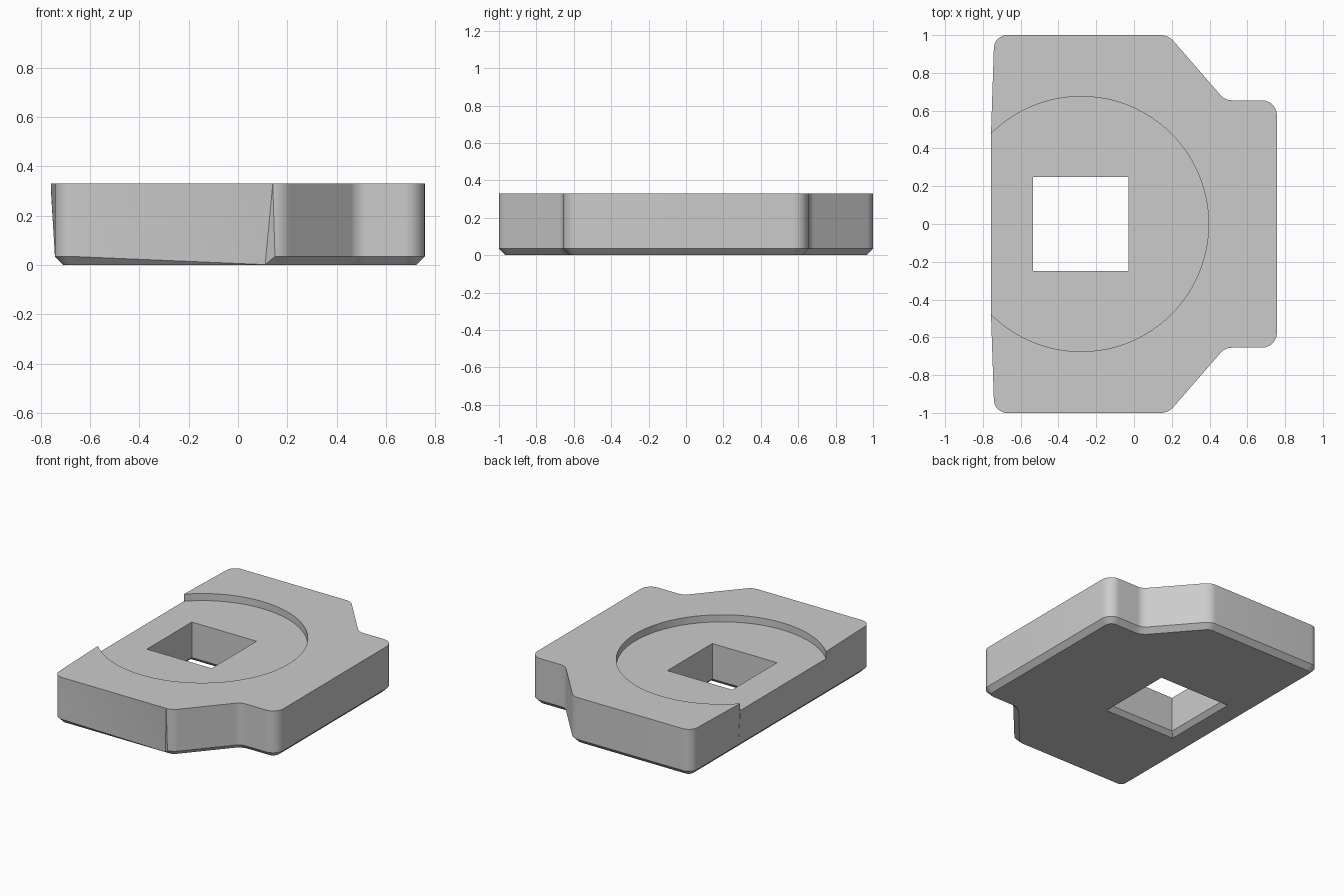
import bpy, bmesh, math
from mathutils import Vector

cube = bpy.data.objects.get("Cube")
if cube:
    bpy.data.objects.remove(cube, do_unlink=True)

HEIGHT, CHAMFER = 0.33, 0.035
LEFT, BULGE = -0.742, -0.757
CENTRE_X, RADIUS, DEPTH = -0.28, 0.675, 0.05
FLOOR = HEIGHT - DEPTH
ARC_STEPS = 96

grey = bpy.data.materials.new("light grey")
grey.use_nodes = True
colour = (0.6, 0.6, 0.6, 1)
grey.diffuse_color = colour
grey.node_tree.nodes["Principled BSDF"].inputs["Base Color"].default_value = colour


def fillet(before, corner, after, radius, steps=8):
    """Arc points that round one corner of an outline."""
    a, b = (before - corner).normalized(), (after - corner).normalized()
    half = a.angle(b) / 2
    centre = corner + (a + b).normalized() * radius / math.sin(half)
    reach = radius / math.tan(half)
    start, end = corner + a * reach - centre, corner + b * reach - centre
    return [centre + start.lerp(end, i / steps).normalized() * radius
            for i in range(steps + 1)]


def inset(points, distance):
    """Mitred inward offset of a counter-clockwise outline."""
    result = []
    for i, p in enumerate(points):
        d1 = (p - points[i - 1]).normalized()
        d2 = (points[(i + 1) % len(points)] - p).normalized()
        n1, n2 = Vector((-d1.y, d1.x, 0)), Vector((-d2.y, d2.x, 0))
        result.append(p + (n1 + n2) * distance / (1 + n1.dot(n2)))
    return result


def at_height(points, z):
    return [Vector((p.x, p.y, z)) for p in points]


def square(z, grow):
    w, d = 0.2525 + grow, 0.25 + grow
    return [Vector((-0.2825 + sx * w, sy * d, z))
            for sx, sy in ((-1, -1), (1, -1), (1, 1), (-1, 1))]


# Outline: front corners and their mirror, counter-clockwise
front = [(LEFT, -1, 0.07), (0.182, -1, 0.09), (0.482, -0.655, 0.08), (0.757, -0.655, 0.08)]
corners = front + [(x, -y, r) for x, y, r in reversed(front)]
pts = [Vector((x, y, 0)) for x, y, r in corners]
outline = []
for i, corner in enumerate(corners):
    outline += fillet(pts[i - 1], pts[i], pts[(i + 1) % len(pts)], corner[2])

# Points where the recess opens through the left side
sweep = math.acos((BULGE - CENTRE_X) / RADIUS)
opening = RADIUS * math.sin(sweep)
outline += [Vector((LEFT, opening, 0)), Vector((LEFT, -opening, 0))]

# Chamfered foot, shoulder, and rim with a bulged left edge
foot = inset(outline, CHAMFER)
shoulder = at_height(outline, CHAMFER)
rim = at_height(outline, HEIGHT)
for p in rim[-2:]:
    p.x = BULGE

# Front face sinks into the chamfer beside the sloped corner
k = 9
foot[k].x -= 0.03
shoulder[k] = foot[k] + Vector((0, -0.002, 0.002))

# Recess arc from the rear opening round to the front one
angles = [sweep * (1 - 2 * i / ARC_STEPS) for i in range(ARC_STEPS + 1)]
arc = [Vector((CENTRE_X + RADIUS * math.cos(a), RADIUS * math.sin(a), 0)) for a in angles]

bm = bmesh.new()


def add_verts(points):
    return [bm.verts.new(p) for p in points]


def bridge(low, high, closed=True):
    """Quads between two rows of vertices."""
    rows = list(zip(low, high))
    pairs = list(zip(rows, rows[1:]))
    if closed:
        pairs.append((rows[-1], rows[0]))
    return [bm.faces.new((a, b, d, c)) for (a, c), (b, d) in pairs]


def fill_around(outer, inner):
    """Flat fill between an outer loop and a hole."""
    edges = [bm.edges.get((loop[i - 1], v)) or bm.edges.new((loop[i - 1], v))
             for loop in (outer, inner) for i, v in enumerate(loop)]
    bmesh.ops.triangle_fill(bm, use_beauty=True, edges=edges, normal=(0, 0, 1))


foot_v, shoulder_v, rim_v = add_verts(foot), add_verts(shoulder), add_verts(rim)
arc_top = [rim_v[-2]] + add_verts(at_height(arc[1:-1], HEIGHT)) + [rim_v[-1]]
arc_low = add_verts(at_height(arc, FLOOR))

# Chamfer and outer walls, leaving the left gap for the recess
sides = bridge(foot_v, shoulder_v)
order = [len(rim) - 1] + list(range(len(rim) - 1))
sides += bridge([shoulder_v[i] for i in order], [rim_v[i] for i in order], closed=False)

# Lowered left wall below the recess opening
bm.faces.new((shoulder_v[-2], shoulder_v[-1], arc_low[-1], arc_low[0]))
bm.faces.new((shoulder_v[-1], rim_v[-1], arc_low[-1]))
bm.faces.new((shoulder_v[-2], arc_low[0], rim_v[-2]))

# Top surface and recess wall
bm.faces.new(rim_v[:-1] + arc_top[1:])
bridge(arc_low, arc_top, closed=False)

# Square hole flared at the bottom
hole_low, hole_mid, hole_top = [
    add_verts(square(z, grow)) for z, grow in ((0, 0.03), (0.03, 0), (FLOOR, 0))]
bridge(hole_low, hole_mid)
bridge(hole_mid, hole_top)

# Recess floor and underside
fill_around(arc_low, hole_top)
fill_around(foot_v, hole_low)

bmesh.ops.triangulate(bm, faces=sides)
bmesh.ops.recalc_face_normals(bm, faces=bm.faces[:])
mesh = bpy.data.meshes.new("plate")
bm.to_mesh(mesh)
bm.free()
mesh.materials.append(grey)
plate = bpy.data.objects.new("plate", mesh)
bpy.context.scene.collection.objects.link(plate)

bpy.ops.object.select_all(action="DESELECT")
bpy.context.view_layer.objects.active = plate
plate.select_set(True)
bpy.ops.object.shade_smooth_by_angle(angle=math.radians(25))
